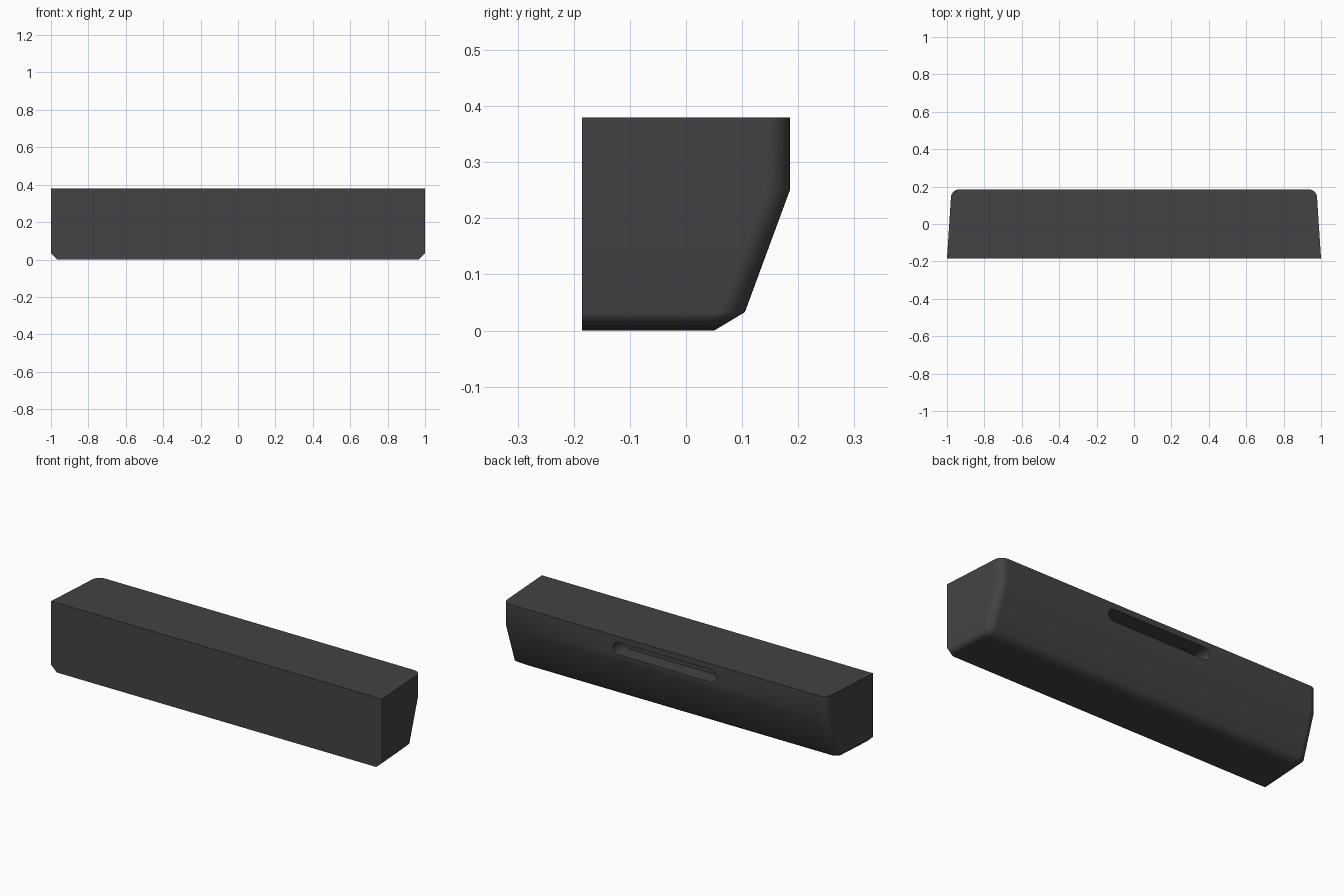
import bpy, bmesh, math

if "Cube" in bpy.data.objects:
    bpy.data.objects.remove(bpy.data.objects["Cube"])

FRONT, TAPER = -0.185, 0.065


def new_object(name, bm):
    bmesh.ops.recalc_face_normals(bm, faces=bm.faces[:])
    mesh = bpy.data.meshes.new(name)
    bm.to_mesh(mesh)
    bm.free()
    obj = bpy.data.objects.new(name, mesh)
    bpy.context.collection.objects.link(obj)
    return obj


def loft(name, rings):
    """Skin closed rings of equal length and cap both ends."""
    bm = bmesh.new()
    loops = [[bm.verts.new(p) for p in ring] for ring in rings]
    n = len(loops[0])
    for a, b in zip(loops, loops[1:]):
        for i in range(n):
            j = (i + 1) % n
            bm.faces.new((a[i], a[j], b[j], b[i]))
    bm.faces.new(loops[0])
    bm.faces.new(loops[-1])
    return new_object(name, bm)


def section(z, inset, back, r):
    """Tapered footprint with rounded rear corners."""
    def side(y):
        return 1 - inset - TAPER * (y - FRONT)
    half = [(side(FRONT), FRONT)]
    cy = back - r
    for i in range(9):
        t = math.radians(90 * i / 8)
        half.append((side(cy) - r + r * math.cos(t), cy + r * math.sin(t)))
    pts = half + [(-x, y) for x, y in reversed(half)]
    return [(x, y, z) for x, y in pts]


# Body: chamfered base, sloping rear, upright rear panel
body = loft("body", [
    section(0.0, 0.035, 0.05, 0.035),
    section(0.033, 0.0, 0.105, 0.045),
    section(0.25, 0.0, 0.185, 0.045),
    section(0.38, 0.0, 0.185, 0.045),
])


# Rounded slot recessed into the rear panel
def slot_ring(y, r, half_len=0.312, zc=0.314):
    ring = []
    for sign, start in ((1, -90), (-1, 90)):
        for i in range(13):
            t = math.radians(start + 180 * i / 12)
            ring.append((sign * (half_len - 0.034) + r * math.cos(t), y, zc + r * math.sin(t)))
    return ring


cutter = loft("slot_cutter", [slot_ring(0.10, 0.034), slot_ring(0.25, 0.034)])
cutter.hide_render = True

bpy.context.view_layer.objects.active = body
body.select_set(True)
cut = body.modifiers.new("slot", 'BOOLEAN')
cut.operation = 'DIFFERENCE'
cut.solver = 'EXACT'
cut.object = cutter
bpy.ops.object.modifier_apply(modifier=cut.name)
bpy.data.objects.remove(cutter)

# Dark plastic finish
mat = bpy.data.materials.new("dark charcoal")
mat.diffuse_color = (0.056, 0.055, 0.061, 1)
mat.use_nodes = True
mat.node_tree.nodes["Principled BSDF"].inputs["Base Color"].default_value = mat.diffuse_color
body.data.materials.clear()
body.data.materials.append(mat)

# Soft shading across the chamfers, sharp front, top and slot edges
bpy.ops.object.shade_smooth_by_angle(angle=math.radians(55))
weighted = body.modifiers.new("weighted normals", 'WEIGHTED_NORMAL')
weighted.keep_sharp = True
